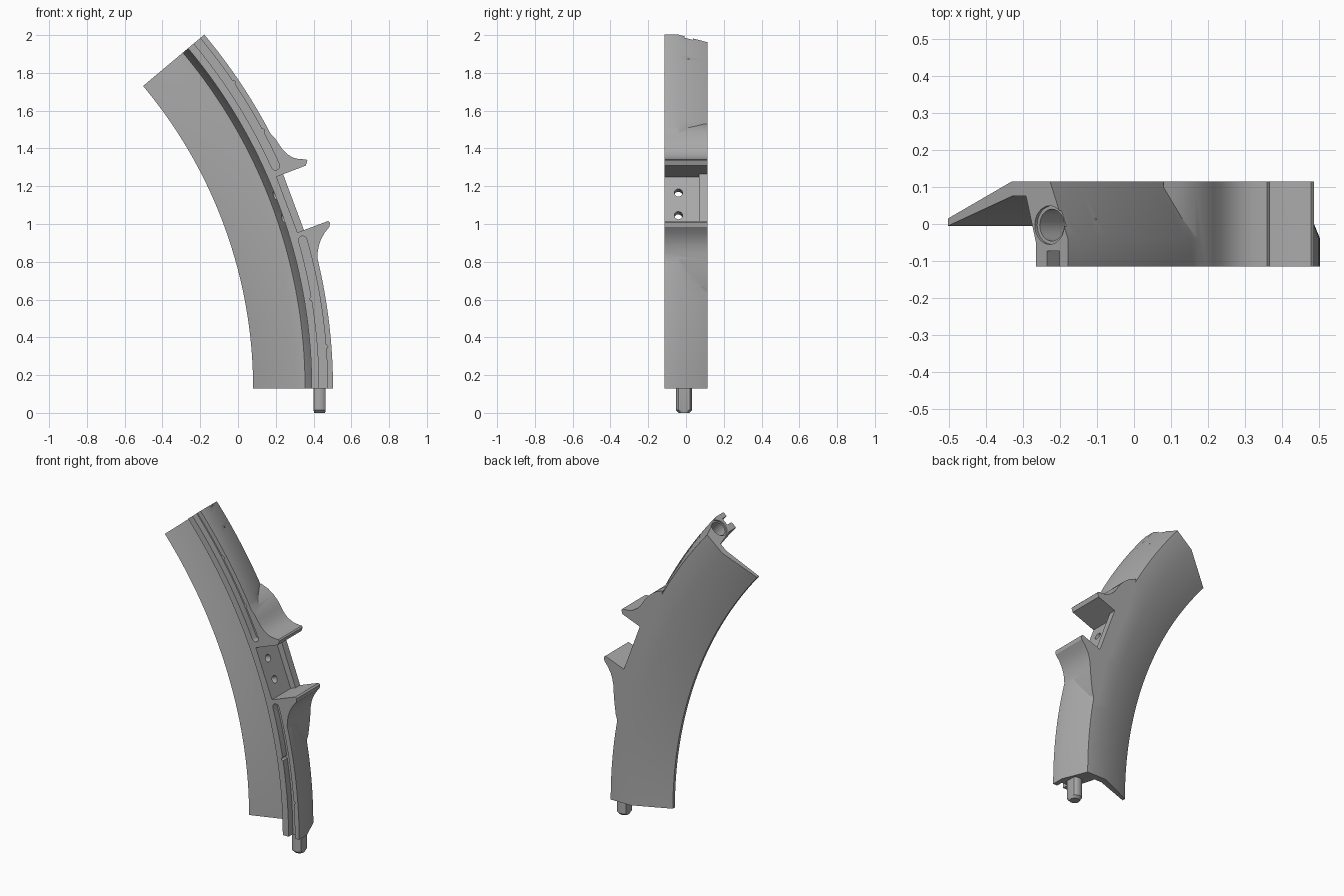
import bpy, bmesh, math
from mathutils import Vector, Matrix

if "Cube" in bpy.data.objects:
    bpy.data.objects.remove(bpy.data.objects["Cube"], do_unlink=True)

CX, CZ = -2.41, 0.13          # centre of the curve
SWEEP = math.radians(40)
HALF = 0.115                  # half thickness

grey = bpy.data.materials.new("grey_plastic")
grey.use_nodes = True
COLOUR = (0.4, 0.4, 0.4, 1)
grey.diffuse_color = COLOUR
grey.node_tree.nodes["Principled BSDF"].inputs["Base Color"].default_value = COLOUR


def make(name, bm):
    bmesh.ops.recalc_face_normals(bm, faces=bm.faces)
    mesh = bpy.data.meshes.new(name)
    bm.to_mesh(mesh)
    bm.free()
    mesh.materials.append(grey)
    obj = bpy.data.objects.new(name, mesh)
    bpy.context.collection.objects.link(obj)
    return obj


def polar(r, a):
    return CX + r * math.cos(a), CZ + r * math.sin(a)


def prism(name, points, y0, y1):
    """Extrude an (x, z) outline along y."""
    bm = bmesh.new()
    front = [bm.verts.new((x, y0, z)) for x, z in points]
    back = [bm.verts.new((x, y1, z)) for x, z in points]
    bm.faces.new(front)
    bm.faces.new(back)
    for i in range(len(points)):
        j = (i + 1) % len(points)
        bm.faces.new((front[i], front[j], back[j], back[i]))
    return make(name, bm)


def rod(name, centre, direction, radius, depth, sides=32):
    bm = bmesh.new()
    turn = Vector((0, 0, 1)).rotation_difference(Vector(direction)).to_matrix().to_4x4()
    bmesh.ops.create_cone(bm, cap_ends=True, segments=sides, radius1=radius,
                          radius2=radius, depth=depth,
                          matrix=Matrix.Translation(centre) @ turn)
    return make(name, bm)


def combine(body, tool, operation):
    mod = body.modifiers.new(tool.name, 'BOOLEAN')
    mod.operation = operation
    mod.solver = 'EXACT'
    mod.object = tool
    bpy.context.view_layer.objects.active = body
    bpy.ops.object.modifier_apply(modifier=mod.name)
    bpy.data.objects.remove(tool, do_unlink=True)


def groove(name, a0, a1):
    """Curved slot outline with rounded ends."""
    mid, w, n = 2.862, 0.022, 20
    pts = [polar(mid + w, a0 + (a1 - a0) * i / n) for i in range(n + 1)]
    cap = [math.pi * i / 8 for i in range(1, 8)]
    pts += [polar(mid + w * math.cos(t), a1 + w * math.sin(t) / mid) for t in cap]
    pts += [polar(mid - w, a1 + (a0 - a1) * i / n) for i in range(n + 1)]
    pts += [polar(mid - w * math.cos(t), a0 - w * math.sin(t) / mid) for t in cap]
    return prism(name, pts, -0.2, -0.073)


# Curved body: cross-section (radius, y) swept along the arc
section = [(2.49, -0.005), (2.715, 0.075), (2.765, 0.075), (2.80, -0.05),
           (2.80, -HALF), (2.913, -HALF), (2.913, -0.04), (2.85, HALF),
           (2.715, HALF), (2.49, 0.015)]
STEPS = 48
bm = bmesh.new()
rings = []
for s in range(STEPS + 1):
    ring = []
    for r, y in section:
        x, z = polar(r, SWEEP * s / STEPS)
        ring.append(bm.verts.new((x, y, z)))
    rings.append(ring)
for a, b in zip(rings, rings[1:]):
    for i in range(len(section)):
        j = (i + 1) % len(section)
        bm.faces.new((a[i], a[j], b[j], b[i]))
bm.faces.new(rings[0])
bm.faces.new(rings[-1])
body = make("curved_body", bm)

# Flared horns above and below the gap
upper = [(0.16, 1.24), (0.30, 1.25), (0.358, 1.308), (0.367, 1.335), (0.36, 1.342),
         (0.32, 1.344), (0.29, 1.352), (0.26, 1.37), (0.235, 1.395), (0.215, 1.425),
         (0.195, 1.455), (0.165, 1.485), (0.13, 1.51), (0.08, 1.53)]
lower = [(0.29, 0.98), (0.40, 1.02), (0.478, 1.016), (0.487, 1.008), (0.484, 0.985),
         (0.46, 0.955), (0.44, 0.92), (0.428, 0.885), (0.422, 0.85), (0.42, 0.81),
         (0.415, 0.75), (0.405, 0.67), (0.385, 0.60), (0.37, 0.60)]
combine(body, prism("upper_horn", upper, -HALF, HALF), 'UNION')
combine(body, prism("lower_horn", lower, -HALF, HALF), 'UNION')

# Gap between the horns, with a raised lip along the back
gap = [(0.204, 1.25), (0.315, 0.955), (0.6, 1.062), (0.6, 1.402)]
combine(body, prism("gap_cutter", gap, -0.2, 0.2), 'DIFFERENCE')
lip = [(0.17, 1.24), (0.238, 1.266), (0.35, 0.965), (0.28, 0.94)]
combine(body, prism("back_lip", lip, 0.07, HALF), 'UNION')

# Grooves in the front face, with small side notches
combine(body, groove("upper_groove", math.radians(24.3), SWEEP + 0.1), 'DIFFERENCE')
combine(body, groove("lower_groove", -0.1, math.radians(15.9)), 'DIFFERENCE')
for r, deg in ((2.884, 34.2), (2.884, 28.2), (2.84, 9.6), (2.884, 4.4)):
    x, z = polar(r, math.radians(deg))
    combine(body, rod("notch", (x, -0.135, z), (0, 1, 0), 0.01, 0.124, 12), 'DIFFERENCE')

# Two screw holes in the gap panel
for x, z in ((0.235, 1.165), (0.28, 1.045)):
    combine(body, rod("screw_hole", (x, -0.04, z), (0.936, 0, 0.352), 0.022, 0.12, 24),
            'DIFFERENCE')

# Socket in the upper end
x, z = polar(2.848, SWEEP)
axis = (-math.sin(SWEEP), 0, math.cos(SWEEP))
combine(body, rod("socket", (x, -0.003, z), axis, 0.043, 0.3), 'DIFFERENCE')
combine(body, rod("socket_rim", (x, -0.003, z), axis, 0.052, 0.02), 'DIFFERENCE')

# Locating pin at the lower end, flattened on two sides with a chamfered tip
pin = rod("locating_pin", (0.432, -0.01, 0.1), (0, 0, 1), 0.043, 0.2)
bm = bmesh.new()
bm.from_mesh(pin.data)
tip = [e for e in bm.edges if all(v.co.z < 0.01 for v in e.verts)]
bmesh.ops.bevel(bm, geom=tip, offset=0.014, segments=1, affect='EDGES')
for v in bm.verts:
    v.co.x = min(max(v.co.x, 0.400), 0.464)
bm.to_mesh(pin.data)
bm.free()

# Smooth curved faces, keep crisp edges
for obj in (body, pin):
    bpy.ops.object.select_all(action='DESELECT')
    obj.select_set(True)
    bpy.context.view_layer.objects.active = obj
    bpy.ops.object.shade_smooth_by_angle(angle=math.radians(25))
